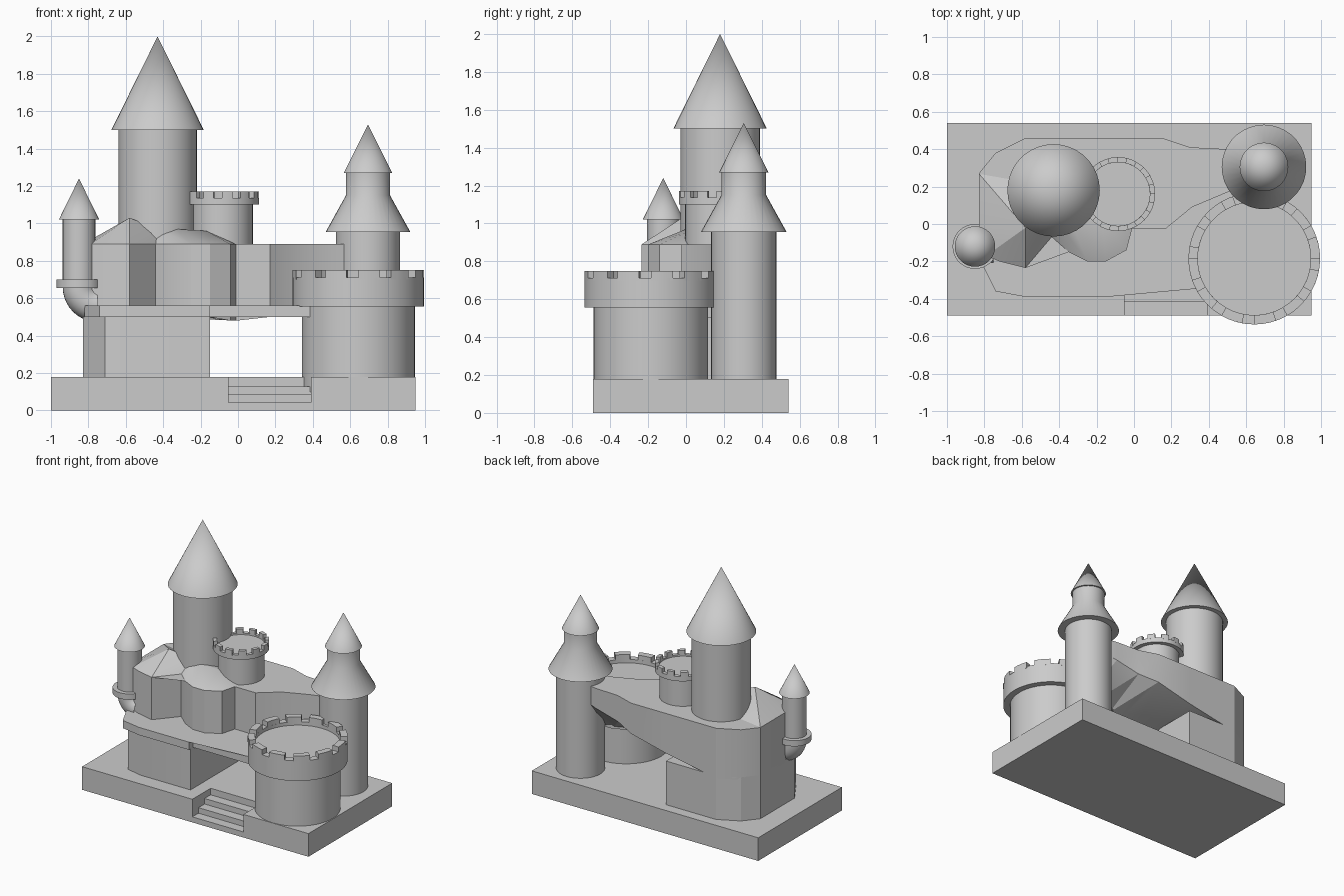
import bpy, bmesh, math
from mathutils import Matrix, Vector

cube = bpy.data.objects.get("Cube")
if cube:
    bpy.data.objects.remove(cube, do_unlink=True)

stone = bpy.data.materials.new("grey_stone")
stone.use_nodes = True
GREY = (0.6, 0.6, 0.6, 1)
stone.diffuse_color = GREY
stone.node_tree.nodes["Principled BSDF"].inputs["Base Color"].default_value = GREY


def finish(bm, name, angle=None):
    """Turn a bmesh into a named stone object, smoothed below the given angle."""
    bmesh.ops.recalc_face_normals(bm, faces=bm.faces)
    mesh = bpy.data.meshes.new(name)
    bm.to_mesh(mesh)
    bm.free()
    mesh.materials.append(stone)
    obj = bpy.data.objects.new(name, mesh)
    bpy.context.collection.objects.link(obj)
    if angle:
        bpy.ops.object.select_all(action='DESELECT')
        obj.select_set(True)
        bpy.context.view_layer.objects.active = obj
        bpy.ops.object.shade_smooth_by_angle(angle=math.radians(angle))
    return obj


def add_prism(bm, outline, z0, z1):
    """Extrude an outline upward; z0 may be a function of x and y."""
    base = z0 if callable(z0) else lambda x, y: z0
    low = [bm.verts.new((x, y, base(x, y))) for x, y in outline]
    high = [bm.verts.new((x, y, z1)) for x, y in outline]
    n = len(outline)
    for i in range(n):
        j = (i + 1) % n
        bm.faces.new((low[i], low[j], high[j], high[i]))
    caps = [bm.faces.new(low[::-1]), bm.faces.new(high)]
    bmesh.ops.triangulate(bm, faces=caps)


def prism(name, outline, z0, z1, angle=None):
    bm = bmesh.new()
    add_prism(bm, outline, z0, z1)
    return finish(bm, name, angle)


def lathe(name, centre, profile, sides=36):
    """Revolve (radius, height) points about a vertical axis."""
    bm = bmesh.new()
    rings = []
    for r, z in profile:
        if r == 0:
            rings.append([bm.verts.new((*centre, z))] * sides)
            continue
        turn = [2 * math.pi * i / sides for i in range(sides)]
        rings.append([bm.verts.new((centre[0] + r * math.cos(a),
                                    centre[1] + r * math.sin(a), z)) for a in turn])
    for a, b in zip(rings, rings[1:]):
        for i in range(sides):
            j = (i + 1) % sides
            bm.faces.new(list(dict.fromkeys((a[i], a[j], b[j], b[i]))))
    return finish(bm, name, 30)


def merlons(name, centre, inner, outer, z0, z1, count, fill):
    """Ring of curved battlement blocks."""
    bm = bmesh.new()
    for k in range(count):
        angles = [2 * math.pi * (k + fill * t / 3) / count for t in range(4)]
        arc = [(outer, a) for a in angles] + [(inner, a) for a in reversed(angles)]
        add_prism(bm, [(centre[0] + r * math.cos(a), centre[1] + r * math.sin(a))
                       for r, a in arc], z0, z1)
    return finish(bm, name, 30)


def hull(name, points):
    bm = bmesh.new()
    for p in points:
        bm.verts.new(p)
    bmesh.ops.convex_hull(bm, input=bm.verts)
    return finish(bm, name, 25)


# Plinth with a notch for the stairs
prism("plinth", [(-1, -.49), (-.05, -.49), (-.05, -.265), (.39, -.265),
                 (.39, -.49), (.95, -.49), (.95, .54), (-1, .54)], 0, .18)
for i in range(3):
    front = -.49 + .075 * i
    prism(f"stair_{i + 1}", [(-.05, front), (.39, front), (.39, -.26), (-.05, -.26)],
          0, .043 * (i + 1))

# Lower block beside the open passage
back_left = [(-.58, .46), (-.74, .38), (-.83, .27)]
prism("lower_block", [(-.15, .46)] + back_left +
      [(-.83, -.15), (-.71, -.34), (-.58, -.37), (-.15, -.37)], .17, .52, 20)

# Terrace slab
prism("terrace", [(-.82, -.2), (-.74, -.36), (-.58, -.39), (-.15, -.39), (-.15, -.34),
                  (.4, -.34), (.62, 0), (.6, .2), (.5, .2), (.31, .12), (.17, 0),
                  (-.15, .03), (-.8, .1)], .5, .56)


# Upper house, whose underside rises toward the back of the passage
def underside(x, y):
    if y > .3 and x > -.2:
        return .58 + .24 * (x + .15)
    return .48 if -.1 < x < .1 else .5


bay_left = [(-.83, -.03), (-.79, -.17), (-.72, -.2), (-.58, -.235), (-.44, -.07)]
bay_right = [(-.35, -.15), (-.25, -.2), (-.15, -.2), (-.04, -.14), (-.01, -.025)]
prism("upper_house", bay_left + bay_right +
      [(.17, -.025), (.31, .09), (.5, .17), (.6, .2), (.6, .38), (.5, .4), (.3, .41),
       (.15, .46), (-.15, .46)] + back_left, underside, .89, 25)

# Hipped roofs over the two front bays
EAVE = .889
valley = (-.43, .04, .97)
hull("left_bay_roof", [(x, y, EAVE) for x, y in bay_left + [(-.83, .27), (-.43, .2)]] +
     [(-.58, -.02, 1.03), valley])
hull("right_bay_roof", [(x, y, EAVE) for x, y in bay_left[-1:] + bay_right +
                        [(-.02, .2), (-.43, .2)]] +
     [(-.33, 0, .97), (-.17, .02, .96), valley])

# Main tower
keep = (-.43, .18)
lathe("main_tower", keep, [(0, .85), (.21, .85), (.21, 1.51), (0, 1.51)])
lathe("main_tower_roof", keep, [(0, 1.5), (.247, 1.5), (0, 2)])

# Small battlemented tower on the house
small = (-.085, .16)
lathe("small_tower", small, [(0, .85), (.165, .85), (.165, 1.1), (.198, 1.1),
                             (.198, 1.137), (.17, 1.137), (.17, 1.125), (0, 1.125)])
merlons("small_tower_merlons", small, .17, .198, 1.13, 1.17, 12, .55)

# Large round bastion
bastion = (.643, -.185)
lathe("bastion", bastion, [(0, .1), (.302, .1), (.302, .555), (.352, .555),
                           (.352, .712), (.302, .712), (.302, .685), (0, .685)], 48)
merlons("bastion_merlons", bastion, .302, .352, .7, .75, 12, .65)

# Tall rear tower with a two-stage roof
rear = (.695, .305)
lathe("rear_tower", rear, [(0, .17), (.172, .17), (.172, .97), (0, .97)])
lathe("rear_tower_skirt", rear, [(0, .955), (.226, .955), (.118, 1.15),
                                 (.118, 1.28), (0, 1.28)])
lathe("rear_tower_roof", rear, [(0, 1.27), (.13, 1.27), (0, 1.53)])

# Corner turret on a curved bracket
turret = (-.85, -.12)
lathe("turret", turret, [(0, .655), (.087, .655), (.087, 1.03), (0, 1.03)])
lathe("turret_band", turret, [(0, .655), (.12, .655), (.12, .7), (0, .7)])
lathe("turret_roof", turret, [(0, 1.02), (.108, 1.02), (0, 1.24)])

bm = bmesh.new()
ring = bmesh.ops.create_circle(bm, segments=32, radius=.087,
                               matrix=Matrix.Translation((*turret, .66)))["verts"]
edges = list({e for v in ring for e in v.link_edges})
bmesh.ops.spin(bm, geom=ring + edges, cent=Vector((-.75, -.12, .66)), axis=(0, 1, 0),
               angle=-math.pi / 2, steps=10)
finish(bm, "turret_bracket", 40)
